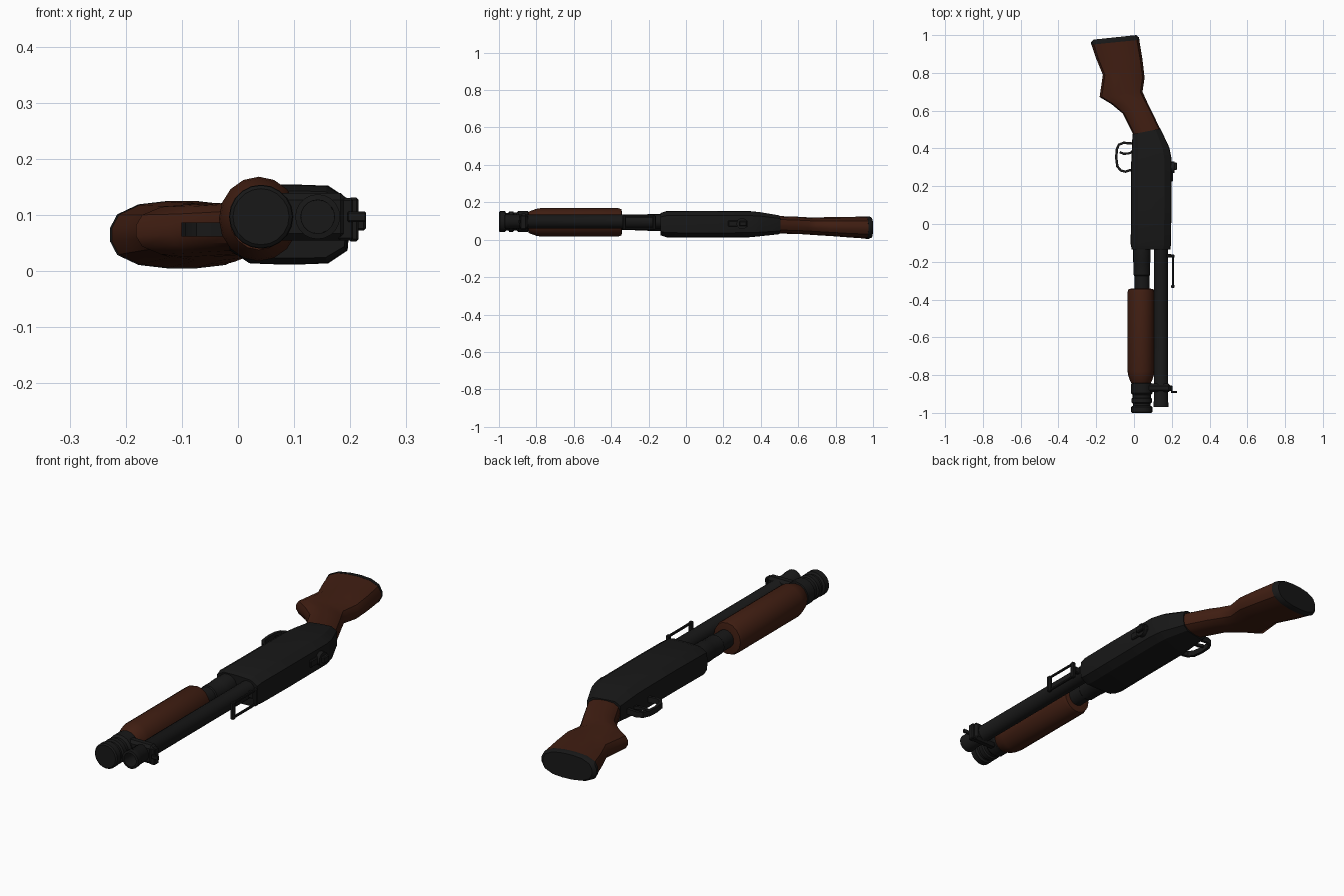
import bpy, bmesh, math
from mathutils import Vector

if "Cube" in bpy.data.objects:
    bpy.data.objects.remove(bpy.data.objects["Cube"])


def material(name, rgb):
    m = bpy.data.materials.new(name)
    m.diffuse_color = (*rgb, 1)
    m.use_nodes = True
    m.node_tree.nodes["Principled BSDF"].inputs["Base Color"].default_value = m.diffuse_color
    return m


STEEL = material("dark_steel", (0.009, 0.009, 0.009))
WOOD = material("brown_wood", (0.052, 0.013, 0.006))


def finish(name, bm, mat, angle=35):
    bmesh.ops.recalc_face_normals(bm, faces=bm.faces)
    me = bpy.data.meshes.new(name)
    bm.to_mesh(me)
    bm.free()
    me.materials.append(mat)
    ob = bpy.data.objects.new(name, me)
    bpy.context.collection.objects.link(ob)
    bpy.ops.object.select_all(action='DESELECT')
    ob.select_set(True)
    bpy.context.view_layer.objects.active = ob
    bpy.ops.object.shade_smooth_by_angle(angle=math.radians(angle))
    return ob


def skin(name, rings, mat, angle=35, closed=False):
    bm = bmesh.new()
    vs = [[bm.verts.new(p) for p in r] for r in rings]
    n = len(vs[0])
    pairs = list(zip(vs, vs[1:])) + ([(vs[-1], vs[0])] if closed else [])
    for a, b in pairs:
        for i in range(n):
            j = (i + 1) % n
            bm.faces.new((a[i], a[j], b[j], b[i]))
    if not closed:
        bm.faces.new(vs[0])
        bm.faces.new(vs[-1])
    return finish(name, bm, mat, angle)


def loft(name, sections, mat, power=2.5, n=16, angle=35):
    """Sections: lower edge (x, y), upper edge (x, y), z centre, z half size."""
    rings = []
    for lx, ly, rx, ry, zc, hz in sections:
        ring = []
        for i in range(n):
            a = 2 * math.pi * (i + 0.5) / n
            c, s = math.cos(a), math.sin(a)
            m = (abs(c) ** power + abs(s) ** power) ** (-1 / power)
            edge = math.cos(math.pi / n)
            u = 0.5 + 0.5 * min(1, max(-1, c * m / edge))
            v = min(1, max(-1, s * m / edge))
            ring.append((lx + (rx - lx) * u, ly + (ry - ly) * u, zc + hz * v))
        rings.append(ring)
    return skin(name, rings, mat, angle)


def lathe(name, x, z, profile, mat, n=20, closed=False, squash=1.0):
    """Profile of (y, radius) turned about a line along y."""
    rings = [[(x + r * math.cos(2 * math.pi * i / n), y,
               z + squash * r * math.sin(2 * math.pi * i / n)) for i in range(n)]
             for y, r in profile]
    return skin(name, rings, mat, 35, closed)


def box(name, lo, hi, mat, bevel=0.004):
    bm = bmesh.new()
    bmesh.ops.create_cube(bm, size=1)
    for v in bm.verts:
        v.co = [lo[k] + (hi[k] - lo[k]) * (v.co[k] + 0.5) for k in range(3)]
    bmesh.ops.bevel(bm, geom=bm.edges[:], offset=bevel, segments=1, affect='EDGES')
    return finish(name, bm, mat)


def strip(name, path, w, z0, z1, mat):
    """Flat bent strap following a path of (x, y)."""
    pts = [Vector(p) for p in path]
    rings = []
    for i, p in enumerate(pts):
        t = (pts[min(i + 1, len(pts) - 1)] - pts[max(i - 1, 0)]).normalized()
        o = Vector((-t.y, t.x)) * w / 2
        rings.append([(*(p + o), z0), (*(p - o), z0), (*(p - o), z1), (*(p + o), z1)])
    return skin(name, rings, mat)


def disc_x(name, x0, x1, y, z, r, mat, n=16):
    rings = [[(x, y + r * math.cos(2 * math.pi * i / n), z + r * math.sin(2 * math.pi * i / n))
              for i in range(n)] for x in (x0, x1)]
    return skin(name, rings, mat)


# wooden stock with pistol grip, and butt pad
loft("stock", [
    (0.00, 0.465, 0.145, 0.49, 0.080, 0.047),
    (-0.06, 0.585, 0.092, 0.60, 0.077, 0.046),
    (-0.12, 0.635, 0.065, 0.655, 0.074, 0.046),
    (-0.182, 0.672, 0.045, 0.70, 0.072, 0.047),
    (-0.165, 0.79, 0.056, 0.775, 0.070, 0.051),
    (-0.20, 0.875, 0.045, 0.87, 0.067, 0.055),
    (-0.225, 0.95, 0.027, 0.978, 0.065, 0.059)], WOOD)
loft("butt_pad", [
    (-0.228, 0.949, 0.029, 0.975, 0.065, 0.060),
    (-0.228, 0.962, 0.026, 0.988, 0.065, 0.060),
    (-0.215, 0.976, 0.012, 1.0, 0.065, 0.055)], STEEL)

# receiver body
loft("receiver", [
    (-0.012, -0.135, 0.192, -0.135, 0.083, 0.060),
    (-0.018, -0.105, 0.196, -0.105, 0.083, 0.070),
    (-0.015, 0.08, 0.198, 0.08, 0.083, 0.071),
    (-0.015, 0.32, 0.198, 0.35, 0.083, 0.070),
    (-0.013, 0.37, 0.187, 0.405, 0.083, 0.065),
    (-0.008, 0.475, 0.140, 0.505, 0.080, 0.051)], STEEL, power=4, angle=25)

# magazine tube, barrel and end cap
lathe("magazine_tube", 0.042, 0.092, [
    (-0.86, 0.040), (-0.34, 0.040), (-0.275, 0.040), (-0.27, 0.044),
    (-0.205, 0.044), (-0.20, 0.046), (-0.12, 0.046)], STEEL)
lathe("magazine_cap", 0.041, 0.097, [
    (-1.0, 0.050), (-0.995, 0.056), (-0.968, 0.056), (-0.962, 0.047),
    (-0.95, 0.047), (-0.945, 0.055), (-0.925, 0.055), (-0.92, 0.048),
    (-0.905, 0.048), (-0.895, 0.057), (-0.845, 0.057), (-0.84, 0.045)], STEEL)
lathe("barrel", 0.142, 0.097, [
    (-0.12, 0.037), (-0.94, 0.037), (-0.945, 0.040), (-0.968, 0.040),
    (-0.97, 0.030), (-0.80, 0.029), (-0.13, 0.029)], STEEL, closed=True)
box("barrel_clamp", (0.03, -0.89, 0.055), (0.195, -0.845, 0.139), STEEL, 0.012)

# wooden forend grip
lathe("forend", 0.037, 0.093, [
    (-0.842, 0.052), (-0.83, 0.058), (-0.80, 0.068), (-0.78, 0.071), (-0.36, 0.071),
    (-0.345, 0.066), (-0.342, 0.050)], WOOD, n=16, squash=1.06)

# front sight
box("front_sight_base", (0.178, -0.885, 0.055), (0.205, -0.855, 0.130), STEEL)
box("front_sight_blade", (0.195, -0.895, 0.088), (0.228, -0.885, 0.106), STEEL, 0.002)

# raised wire sight frame over the barrel
box("rear_sight_foot", (0.165, -0.178, 0.082), (0.20, -0.16, 0.112), STEEL)
for y, nm in ((-0.17, "rear"), (-0.33, "front")):
    box("sight_frame_" + nm, (0.197, y - 0.009, 0.053), (0.215, y + 0.009, 0.131), STEEL)
for z, nm in ((0.060, "left"), (0.124, "right")):
    box("sight_rail_" + nm, (0.201, -0.33, z - 0.005), (0.211, -0.17, z + 0.005), STEEL, 0.002)

# round sight knob on top of the receiver
disc_x("sight_knob", 0.17, 0.215, 0.30, 0.086, 0.030, STEEL)
box("sight_knob_leaf", (0.18, 0.225, 0.070), (0.206, 0.33, 0.102), STEEL)
box("sight_knob_tip", (0.20, 0.285, 0.072), (0.228, 0.325, 0.100), STEEL)

# trigger guard and trigger
strip("trigger_guard", [
    (0.0, 0.425), (-0.055, 0.43), (-0.08, 0.42), (-0.091, 0.395), (-0.094, 0.35),
    (-0.088, 0.305), (-0.07, 0.283), (-0.045, 0.277), (-0.02, 0.285), (0.0, 0.285)],
    0.013, 0.062, 0.087, STEEL)
strip("trigger", [(0.0, 0.385), (-0.03, 0.373), (-0.055, 0.372), (-0.076, 0.38)],
      0.012, 0.068, 0.081, STEEL)
